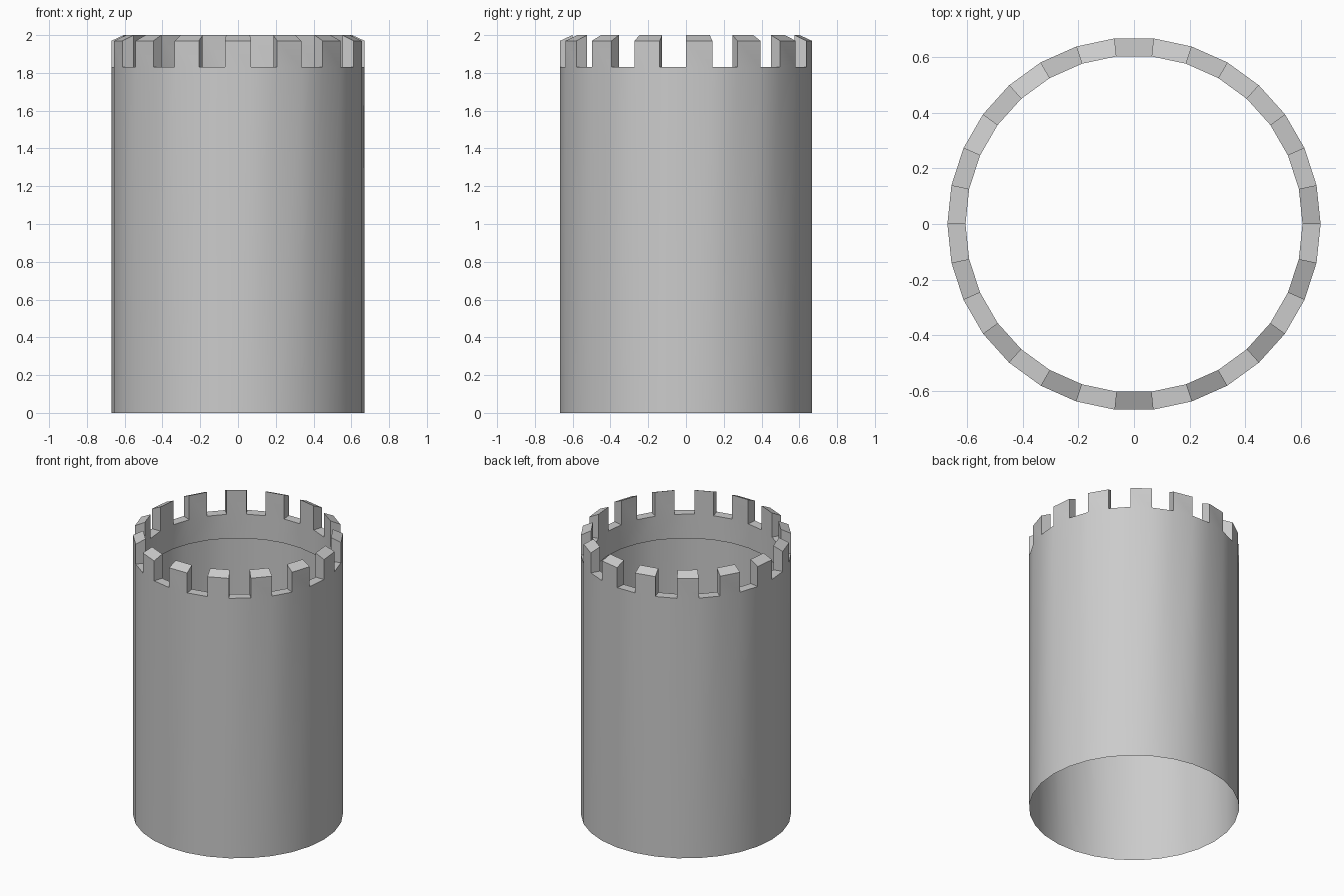
import bpy
import bmesh
from math import sin, cos, tau

old = bpy.data.objects.get("Cube")
if old:
    bpy.data.objects.remove(old)

SIDES = 30
OUTER, INNER = 0.67, 0.605
LIP, WALK, CREST_OUT, CREST_IN = 1.66, 1.83, 1.97, 2.0

stone = bpy.data.materials.new("stone grey")
stone.use_nodes = True
grey = (0.6, 0.6, 0.6, 1)
stone.diffuse_color = grey
stone.node_tree.nodes["Principled BSDF"].inputs["Base Color"].default_value = grey

bm = bmesh.new()


def ring(radius, z):
    return [bm.verts.new((radius * cos(tau * i / SIDES), radius * sin(tau * i / SIDES), z))
            for i in range(SIDES)]


def band(low, high):
    """Join two rings with a strip of quads."""
    return [bm.faces.new((low[i], low[(i + 1) % SIDES], high[(i + 1) % SIDES], high[i]))
            for i in range(SIDES)]


# Thin outer wall, wall walk, and short inner lining
base = ring(OUTER, 0)
outer_top = ring(OUTER, WALK)
inner_top = ring(INNER, WALK)
lining = ring(INNER, LIP)
band(base, outer_top)
walk = band(outer_top, inner_top)
band(inner_top, lining)

# Battlements: raise every other block, with its top sloping outwards
raised = bmesh.ops.extrude_discrete_faces(bm, faces=walk[::2])["faces"]
for face in raised:
    rim = list(face.verts)
    for v in rim:
        v.co.z = CREST_OUT if v.co.xy.length > (OUTER + INNER) / 2 else CREST_IN
bmesh.ops.remove_doubles(bm, verts=bm.verts, dist=0.0001)

mesh = bpy.data.meshes.new("tower_wall")
bm.to_mesh(mesh)
bm.free()
mesh.materials.append(stone)
tower = bpy.data.objects.new("tower_wall", mesh)
bpy.context.collection.objects.link(tower)

bpy.ops.object.select_all(action='DESELECT')
tower.select_set(True)
bpy.context.view_layer.objects.active = tower
bpy.ops.object.shade_smooth_by_angle()
